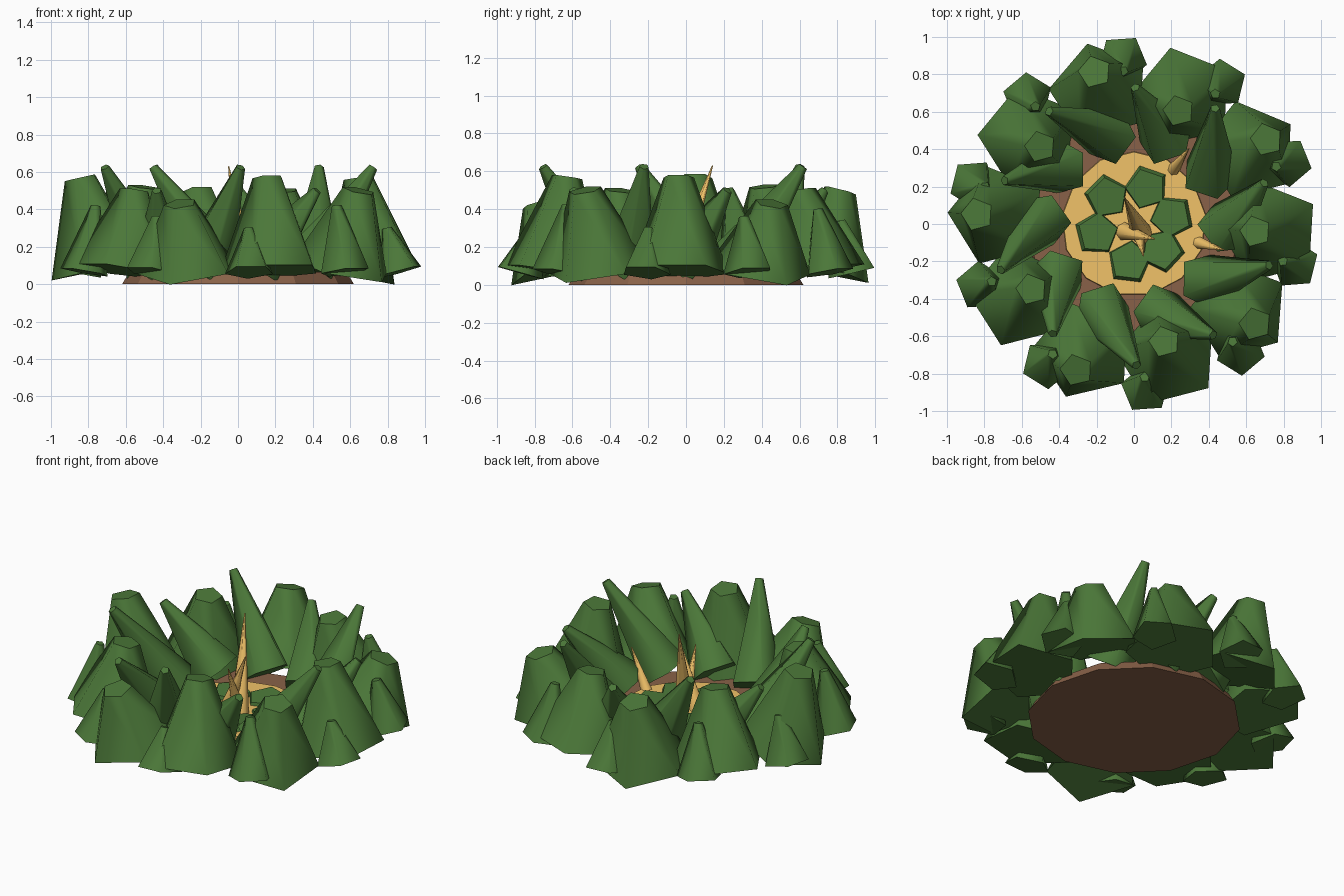
import bpy, bmesh
from math import sin, cos, radians
from mathutils import Vector, Matrix

if "Cube" in bpy.data.objects:
    bpy.data.objects.remove(bpy.data.objects["Cube"])


def material(name, rgb):
    m = bpy.data.materials.new(name)
    m.diffuse_color = (*rgb, 1)
    m.use_nodes = True
    m.node_tree.nodes["Principled BSDF"].inputs["Base Color"].default_value = m.diffuse_color
    return m


green = material("leaf_green", (0.07, 0.185, 0.04))
brown = material("soil_brown", (0.25, 0.12, 0.065))
gold = material("straw_gold", (0.88, 0.54, 0.14))


def polar(r, deg, z):
    return Vector((r * cos(radians(deg)), r * sin(radians(deg)), z))


def frustum(name, a, b, r1, r2, sides, mat, twist=0, smooth=True):
    """Tapered prism from point a to point b: smooth sides, flat ends."""
    a, b = Vector(a), Vector(b)
    axis = b - a
    rot = Vector((0, 0, 1)).rotation_difference(axis).to_matrix().to_4x4()
    rot = rot @ Matrix.Rotation(radians(twist), 4, 'Z')
    bm = bmesh.new()
    bmesh.ops.create_cone(bm, cap_ends=True, segments=sides, radius1=r1, radius2=r2,
                          depth=axis.length, matrix=Matrix.Translation((a + b) / 2) @ rot)
    bm.normal_update()
    for f in bm.faces:
        f.smooth = smooth and abs(f.normal.dot(axis.normalized())) < 0.9
    me = bpy.data.meshes.new(name)
    bm.to_mesh(me)
    bm.free()
    me.materials.append(mat)
    ob = bpy.data.objects.new(name, me)
    bpy.context.collection.objects.link(ob)


# Soil base and golden centre
frustum("soil_base", (0, 0, 0), (0, 0, 0.065), 0.62, 0.58, 12, brown, 0, False)
frustum("centre_disc", (0, 0, 0.05), (0, 0, 0.085), 0.39, 0.385, 13, gold, 0, False)

# Small flat leaves on the centre
for i, ang in enumerate((135, 71, 11, -43, -97, -166)):
    frustum(f"centre_leaf_{i}", polar(0.205, ang, 0.07), polar(0.20, ang, 0.115),
            0.125, 0.108, 5, green, ang + 90, False)

# Golden spikes: three in the middle, two leaning out at the rim
spikes = [((0.04, -0.05, 0.08), (-0.05, 0.14, 0.63), 0.06),
          ((-0.05, -0.04, 0.08), (0.11, -0.08, 0.48), 0.05),
          ((0.02, -0.02, 0.08), (0.05, -0.17, 0.42), 0.045),
          (polar(0.36, 54, 0.07), polar(0.50, 54, 0.32), 0.035),
          (polar(0.36, -16, 0.07), polar(0.50, -16, 0.30), 0.035)]
for i, (a, b, r) in enumerate(spikes):
    frustum(f"gold_spike_{i}", a, b, r, 0.003, 7, gold)

# Five-fold rings of broad leaves
outer_top = (0.50, 0.43, 0.50, 0.43, 0.57)
inner_top = (0.50, 0.57, 0.57, 0.50, 0.52)
for i in range(5):
    t = 104.5 - 72 * i
    frustum(f"outer_leaf_{i}", polar(0.73, t, 0.08), polar(0.84, t, outer_top[i]),
            0.275, 0.09, 5, green, t - 90)
    u = t - 36
    frustum(f"inner_leaf_{i}", polar(0.725, u, 0.07), polar(0.65, u, inner_top[i]),
            0.28, 0.085, 5, green, u + 90)

# Shoots starting by the centre and twisting outward, tall and short in turn
for i in range(10):
    t = 104.5 - 36 * i
    tip = polar(0.73, t + 21, 0.50) if i % 2 else polar(0.755, t + 22.5, 0.625)
    frustum(f"inner_shoot_{i}", polar(0.48, t, 0.11), tip, 0.155, 0.026, 5, green, t + 90)

# Small shoots around the outside
shoot_top = (0.34, 0.40, 0.36, 0.30, 0.42, 0.30, 0.36, 0.42, 0.34, 0.38)
for i in range(10):
    t = 94 - 36 * i
    frustum(f"small_shoot_{i}", polar(0.885, t, 0.065), polar(0.82, t, shoot_top[i]),
            0.135, 0.027, 5, green, t + 90)
